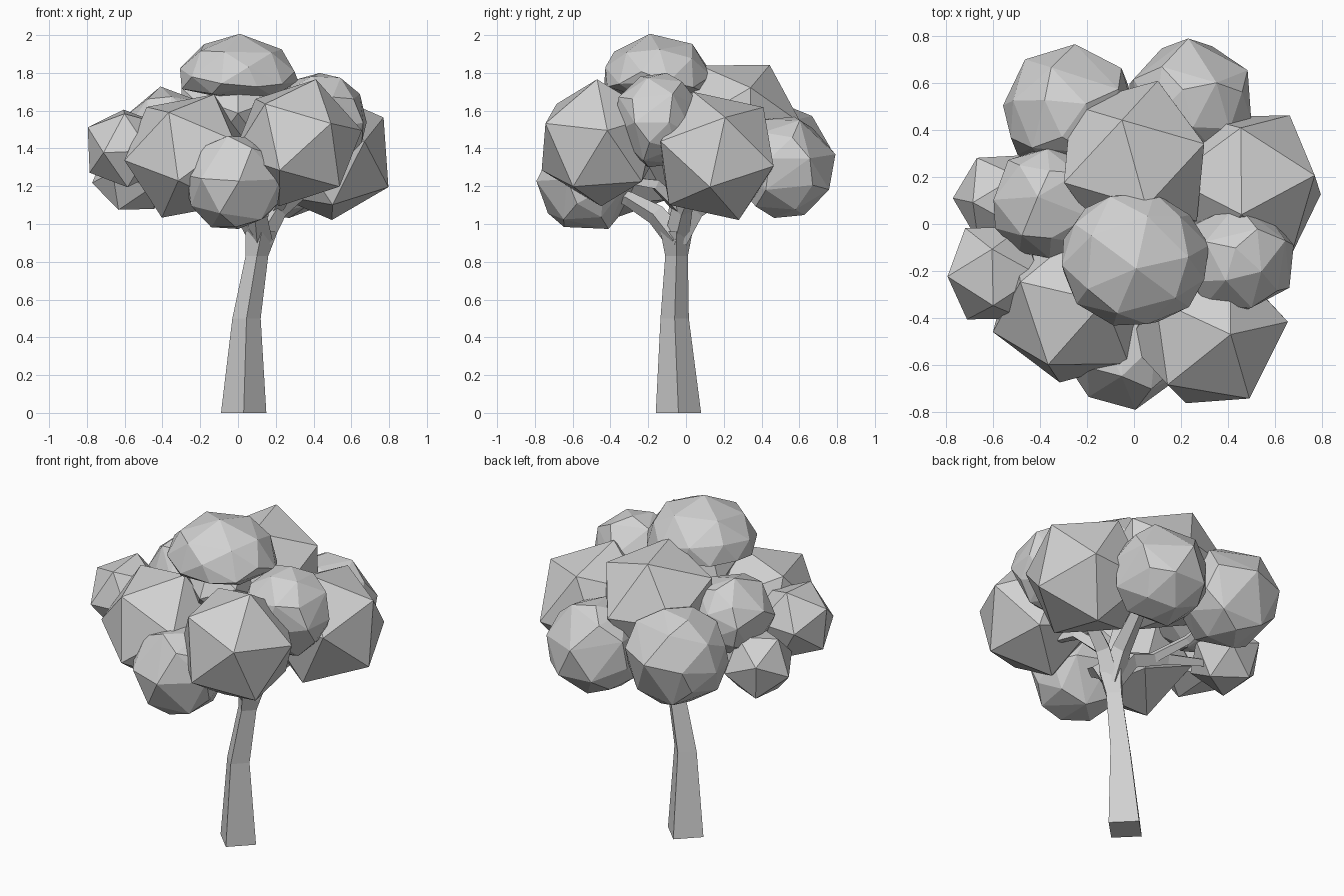
import bpy, bmesh, math
from mathutils import Vector, Matrix, Euler

cube = bpy.data.objects.get("Cube")
if cube:
    bpy.data.objects.remove(cube)

# One plain material for the whole tree
GREY = (0.64, 0.64, 0.64, 1)
grey = bpy.data.materials.new("plain_grey")
grey.use_nodes = True
grey.diffuse_color = GREY
grey.node_tree.nodes["Principled BSDF"].inputs["Base Color"].default_value = GREY


def finish(name, bm):
    bmesh.ops.recalc_face_normals(bm, faces=bm.faces[:])
    mesh = bpy.data.meshes.new(name)
    bm.to_mesh(mesh)
    bm.free()
    mesh.materials.append(grey)
    obj = bpy.data.objects.new(name, mesh)
    bpy.context.collection.objects.link(obj)
    return obj


def frame(a, b):
    """Right-handed axes with z along a and x leaning to b."""
    z = Vector(a).normalized()
    y = z.cross(Vector(b)).normalized()
    return Matrix((y.cross(z), y, z)).transposed()


def faceted_clump(name, centre, radius, corner, neighbour):
    """Icosahedron with one corner and its neighbour aimed in given directions."""
    bm = bmesh.new()
    bmesh.ops.create_icosphere(bm, subdivisions=1, radius=radius)
    top = max(bm.verts, key=lambda v: v.co.z)
    side = top.link_edges[0].other_vert(top)
    turn = frame(corner, neighbour) @ frame(top.co, side.co).transposed()
    bm.transform(Matrix.Translation(centre) @ turn.to_4x4())
    finish(name, bm)


def round_clump(name, centre, radii, tilt, underside=1.0):
    """Finer icosphere, stretched, its underside squashed, thinned to uneven facets."""
    bm = bmesh.new()
    bmesh.ops.create_icosphere(bm, subdivisions=2, radius=1.02)
    bm.transform(Euler(tilt).to_matrix().to_4x4())
    for v in bm.verts:
        if v.co.z < 0:
            v.co.z *= underside
    bm.transform(Matrix.Translation(centre) @ Matrix.Diagonal((*radii, 1)))
    thin = finish(name, bm).modifiers.new("uneven_facets", 'DECIMATE')
    thin.ratio = 0.65


def limb(name, path, widths, flat=False):
    """Four-sided tapering tube along a path."""
    bm = bmesh.new()
    points = [Vector(p) for p in path]
    rings = []
    for i, (p, w) in enumerate(zip(points, widths)):
        along = points[min(i + 1, len(points) - 1)] - points[max(i - 1, 0)]
        axes = Matrix.Identity(3) if flat else frame(along, (0.3, 1, 0.2))
        rings.append([bm.verts.new(p + axes @ Vector(
            (w * math.cos(k * math.pi / 2), w * math.sin(k * math.pi / 2), 0)))
            for k in range(4)])
    for low, high in zip(rings, rings[1:]):
        for k in range(4):
            n = (k + 1) % 4
            bm.faces.new((low[k], low[n], high[n], high[k]))
    bm.faces.new(rings[0])
    bm.faces.new(rings[-1])
    finish(name, bm)


# Trunk, leaning to +x as it rises and flaring at the fork
limb("trunk", [(0.03, -0.04, 0), (0.045, -0.06, 0.5), (0.1, -0.05, 0.83),
               (0.125, -0.05, 0.96)], [0.12, 0.075, 0.06, 0.085], flat=True)

# Branches fanning out from the fork
FORK = (0.12, -0.05, 0.92)
branches = {
    "branch_left": [(0.21, -0.02, 1.08), (0.42, 0.05, 1.25)],
    "branch_right": [(0.02, 0.0, 1.07), (-0.2, 0.04, 1.14), (-0.45, 0.1, 1.18)],
    "branch_front": [(0.1, -0.16, 1.05), (0.03, -0.3, 1.13), (-0.03, -0.45, 1.2)],
    "branch_back": [(0.13, 0.05, 1.08), (0.18, 0.25, 1.2), (0.22, 0.42, 1.3)],
    "branch_upper": [(0.09, -0.03, 1.15), (0.04, -0.02, 1.4), (0.0, -0.08, 1.65)],
}
for name, path in branches.items():
    limb(name, [FORK] + path, [0.065, 0.055, 0.04, 0.025])
limb("twig_front", [(0.2, -0.03, 1.08), (0.28, -0.16, 1.21), (0.31, -0.36, 1.24)],
     [0.04, 0.035, 0.02])
limb("twig_right", [(-0.1, 0.02, 1.11), (-0.22, 0.2, 1.2), (-0.28, 0.4, 1.32)],
     [0.035, 0.028, 0.015])

# Coarse leaf clumps
faceted_clump("leaves_front_left", (0.315, -0.46, 1.43), 0.35,
              (0.09, -0.01, 0.31), (0.32, 0.04, 0.07))
faceted_clump("leaves_front_right", (-0.265, -0.35, 1.36), 0.355,
              (0.14, 0.02, 0.33), (0.24, -0.28, 0.02))
faceted_clump("leaves_back_top", (0, 0.26, 1.53), 0.365,
              (-0.05, 0.18, 0.306), (0.05, -0.18, 0.306))
faceted_clump("leaves_left", (0.478, 0.16, 1.36), 0.36,
              (0.29, -0.03, -0.15), (0.29, 0.04, 0.17))
faceted_clump("leaves_right", (-0.595, -0.21, 1.4), 0.23,
              (-0.01, 0.1, 0.2), (-0.2, -0.02, 0.1))
faceted_clump("leaves_right_low", (-0.565, 0.11, 1.25), 0.21,
              (-0.19, 0, -0.03), (-0.06, 0.18, 0.07))
faceted_clump("leaves_middle", (0, -0.17, 1.6), 0.2, (0, -0.1, 0.17), (0, -0.2, -0.04))

# Finer leaf clumps
round_clump("leaves_top", (0, -0.15, 1.755), (0.315, 0.29, 0.24), (0.3, 0.2, 0.4), 0.4)
round_clump("leaves_front_low", (-0.025, -0.53, 1.22), (0.26, 0.25, 0.26), (0.5, 0.3, 0.1))
round_clump("leaves_left_high", (0.435, -0.15, 1.55), (0.25, 0.23, 0.25), (0.2, 0.6, 0.9))
round_clump("leaves_back_left", (0.24, 0.52, 1.3), (0.27, 0.265, 0.27), (0.1, 0.4, 0.3))
round_clump("leaves_back_right", (-0.275, 0.48, 1.36), (0.28, 0.275, 0.28), (0.6, 0.1, 0.7))
round_clump("leaves_right_high", (-0.37, 0.09, 1.49), (0.23, 0.24, 0.23), (0.4, 0.5, 0.2))
